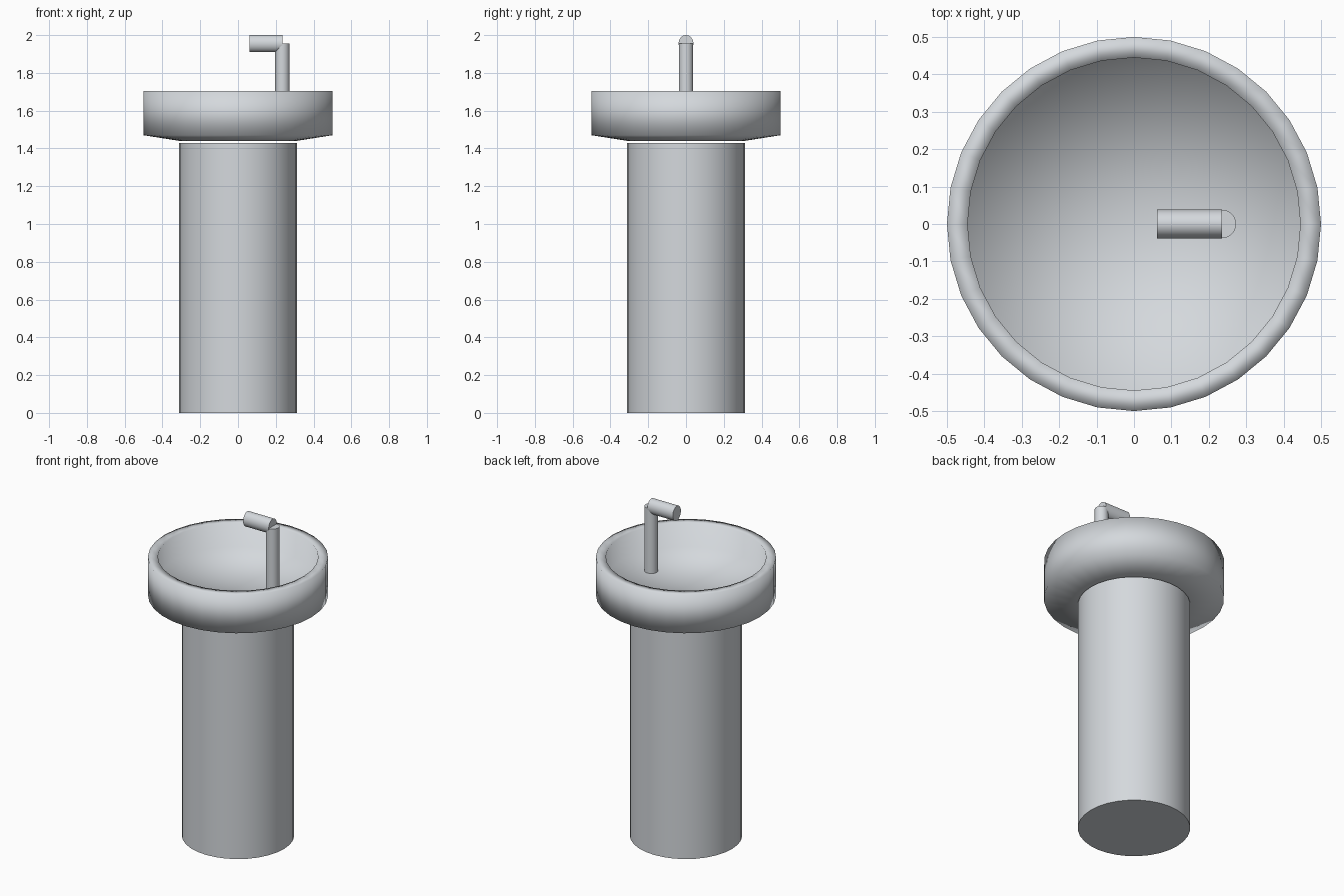
import bpy, bmesh, math
from mathutils import Matrix

if "Cube" in bpy.data.objects:
    bpy.data.objects.remove(bpy.data.objects["Cube"])

grey = bpy.data.materials.new("light grey")
grey.diffuse_color = (0.66, 0.69, 0.72, 1)
grey.use_nodes = True
grey.node_tree.nodes["Principled BSDF"].inputs["Base Color"].default_value = grey.diffuse_color


def finish(name, bm, angle):
    bmesh.ops.recalc_face_normals(bm, faces=bm.faces)
    mesh = bpy.data.meshes.new(name)
    bm.to_mesh(mesh)
    bm.free()
    mesh.materials.append(grey)
    ob = bpy.data.objects.new(name, mesh)
    bpy.context.collection.objects.link(ob)
    bpy.ops.object.select_all(action='DESELECT')
    bpy.context.view_layer.objects.active = ob
    ob.select_set(True)
    bpy.ops.object.shade_smooth_by_angle(angle=math.radians(angle))
    return ob


def cylinder(name, radius, length, matrix):
    bm = bmesh.new()
    bmesh.ops.create_cone(bm, cap_ends=True, segments=32, radius1=radius,
                          radius2=radius, depth=length, matrix=matrix)
    return finish(name, bm, 40)


def lathe(name, profile, angle, segments=32):
    bm = bmesh.new()
    verts = [bm.verts.new((r, 0, z)) for r, z in profile]
    edges = [bm.edges.new(pair) for pair in zip(verts, verts[1:])]
    bmesh.ops.spin(bm, geom=verts + edges, cent=(0, 0, 0), axis=(0, 0, 1),
                   angle=math.tau, steps=segments)
    bmesh.ops.remove_doubles(bm, verts=bm.verts, dist=1e-4)
    return finish(name, bm, angle)


# Pedestal
cylinder("pedestal", 0.312, 1.43, Matrix.Translation((0, 0, 0.715)))

# Basin: flat underside, upright wall, thin rim, upright inner wall, flat floor
lathe("basin", [(0, 1.44), (0.31, 1.44), (0.5, 1.47), (0.5, 1.705),
                (0.445, 1.705), (0.445, 1.56), (0, 1.555)], 110)

# Tap: upright pipe and horizontal spout, slightly taller than wide
cylinder("tap_pipe", 0.038, 0.4, Matrix.Translation((0.235, 0, 1.755)))
cylinder("tap_spout", 1, 0.173,
         Matrix.Translation((0.1485, 0, 1.955)) @ Matrix.Diagonal((1, 0.039, 0.045, 1))
         @ Matrix.Rotation(math.pi / 2, 4, 'Y'))
